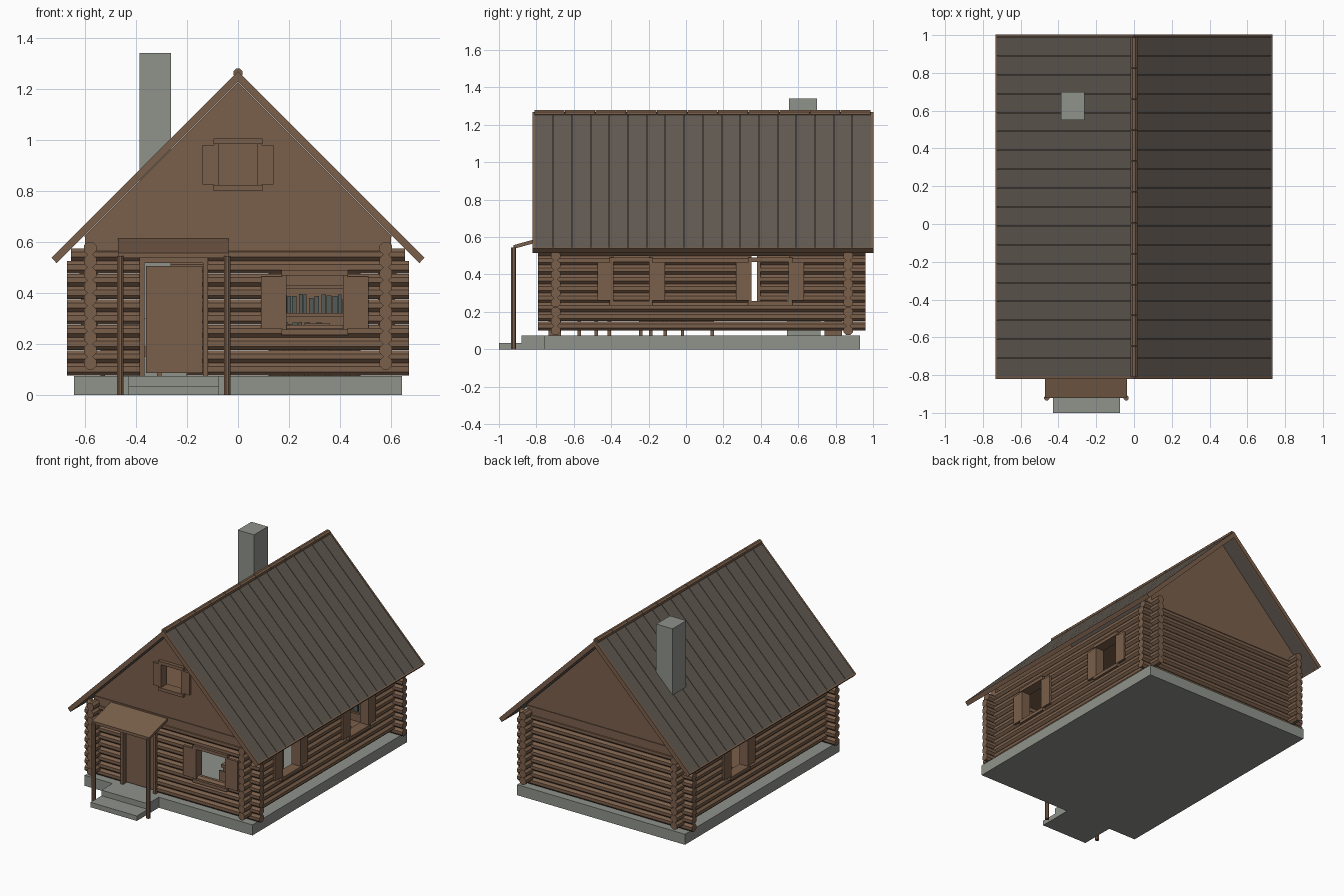
import bpy, bmesh, math, random

if "Cube" in bpy.data.objects:
    bpy.data.objects.remove(bpy.data.objects["Cube"])

random.seed(4)


def material(name, rgb):
    m = bpy.data.materials.new(name)
    m.diffuse_color = (*rgb, 1)
    m.use_nodes = True
    m.node_tree.nodes["Principled BSDF"].inputs["Base Color"].default_value = m.diffuse_color
    return m


WOOD = material("brown wood", (0.195, 0.115, 0.070))
ROOF = material("grey brown roofing", (0.122, 0.102, 0.084))
STONE = material("grey stone", (0.275, 0.292, 0.258))
BOOK = material("dark book covers", (0.085, 0.105, 0.095))


def prism(pts, axis, a0, a1):
    """2D outline pushed along an axis; returns its two rings of points."""
    place = {"x": lambda u, v, a: (a, u, v),
             "y": lambda u, v, a: (u, a, v),
             "z": lambda u, v, a: (u, v, a)}[axis]
    return [[place(u, v, a) for u, v in pts] for a in (a0, a1)]


def box(x0, x1, y0, y1, z0, z1):
    return prism([(x0, y0), (x1, y0), (x1, y1), (x0, y1)], "z", z0, z1)


def rod(axis, u, v, r, a0, a1, n=8):
    pts = [(u + r * math.cos(math.tau * (k + .5) / n),
            v + r * math.sin(math.tau * (k + .5) / n)) for k in range(n)]
    return prism(pts, axis, a0, a1)


def flip(pts):
    return [(-x, z) for x, z in pts]


def part(name, mat, solids):
    bm = bmesh.new()
    for low, high in solids:
        a = [bm.verts.new(p) for p in low]
        b = [bm.verts.new(p) for p in high]
        bm.faces.new(a)
        bm.faces.new(b[::-1])
        for i in range(len(a)):
            j = (i + 1) % len(a)
            bm.faces.new((a[i], b[i], b[j], a[j]))
    bmesh.ops.recalc_face_normals(bm, faces=bm.faces)
    me = bpy.data.meshes.new(name)
    bm.to_mesh(me)
    bm.free()
    me.materials.append(mat)
    ob = bpy.data.objects.new(name, me)
    bpy.context.collection.objects.link(ob)
    return ob


FRONT, BACK, SIDE = -0.697, 0.867, 0.58   # log wall centre lines


# log walls, split where a door or window opens
def log_wall(name, axis, plane, z_first, a0, a1, holes=()):
    solids = []
    for i in range(10):
        z = z_first + 0.05 * i
        trim = 0.015 if axis == "x" and i == 9 else 0
        cuts = sorted((h0, h1) for h0, h1, z0, z1 in holes if z0 - .005 < z < z1 + .015)
        edges = [a0 + trim] + [e for c in cuts for e in c] + [a1 - trim]
        for s, e in zip(edges[::2], edges[1::2]):
            solids.append(rod(axis, plane, z, 0.0268, s, e))
    part(name, WOOD, solids)


log_wall("front_log_wall", "x", FRONT, .10, -.67, .67,
         [(-.37, -.13, 0, .52), (.19, .413, .26, .466)])
log_wall("back_log_wall", "x", BACK, .10, -.67, .67)
log_wall("right_log_wall", "y", SIDE, .125, -.79, .96,
         [(-.388, -.198, .26, .466), (.35, .55, .26, .466)])
log_wall("left_log_wall", "y", -SIDE, .125, -.79, .96, [(.2, .38, .26, .466)])


# window frames and open shutters
def window(name, axis, plane, c0, c1, z0, z1, sw, inset=.025):
    s = 1 if plane > 0 else -1

    def slab(a0, a1, lo, hi, d0, d1):
        p, q = plane + s * d0, plane + s * d1
        return box(a0, a1, p, q, lo, hi) if axis == "x" else box(p, q, a0, a1, lo, hi)

    part(name + "_frame", WOOD, [
        slab(c0, c0 + .018, z0 + .02, z1 - .02, -.03, .036),
        slab(c1 - .018, c1, z0 + .02, z1 - .02, -.03, .036),
        slab(c0 - .002, c1 + .002, z0, z0 + .022, -.03, .042),
        slab(c0 - .002, c1 + .002, z1 - .022, z1, -.03, .042)])
    part(name + "_shutters", WOOD, [
        slab(c0 - sw, c0, z0 + inset, z1 - inset, .02, .036),
        slab(c1, c1 + sw, z0 + inset, z1 - inset, .02, .036)])


window("front_window", "x", FRONT, .172, .43, .235, .49, .081)
window("gable_window", "x", FRONT, -.094, .094, .80, 1.005, .046)
window("right_front_window", "y", SIDE, -.406, -.18, .235, .49, .067)
window("right_back_window", "y", SIDE, .333, .567, .235, .49, .065)
window("left_window", "y", -SIDE, .182, .398, .235, .49, .065)

# gables, with a window hole in the front one
side_piece = [(-.605, .62), (-.078, .62), (-.078, 1.147)]
part("front_gable", WOOD, [prism(p, "y", -.716, -.68) for p in (
    side_piece, flip(side_piece),
    [(-.078, .62), (.078, .62), (.078, .82), (-.078, .82)],
    [(-.078, .985), (.078, .985), (.078, 1.147), (0, 1.225), (-.078, 1.147)])])
part("back_gable", WOOD, [prism([(-.605, .62), (.605, .62), (0, 1.225)], "y", .85, .886)])
part("gable_beams", WOOD, [box(-.6, .6, y - .024, y + .024, .565, .622) for y in (FRONT, BACK)])
part("attic_floor", WOOD, [box(-.56, .56, -.68, .85, .59, .61)])

# roof: deck, seamed boards, edge boards, ridge cap
deck = [(0, 1.257), (.724, .533), (.710, .519), (0, 1.229)]
board = [(0, 1.268), (.73, .538), (.724, .532), (0, 1.256)]
verge = [(0, 1.27), (.732, .538), (.711, .516), (0, 1.227)]
eave = [(.7245, .5435), (.732, .538), (.711, .516), (.7035, .5235)]
decks, boards, verges = [], [], []
for f in (lambda p: p, flip):
    decks.append(prism(f(deck), "y", -.81, .99))
    for i in range(18):
        y = -.81 + .1 * i
        boards.append(prism(f(board), "y", y + .0015, y + .0985))
    for y in (-.82, .99):
        verges.append(prism(f(verge), "y", y, y + .012))
    verges.append(prism(f(eave), "y", -.82, 1.0))
part("roof_deck", ROOF, decks)
part("roof_boards", ROOF, boards)
part("roof_edge_boards", WOOD, verges)
part("ridge_cap", WOOD, [rod("y", 0, 1.262, .019, -.81 + .1636 * i, -.81 + .1636 * i + .161)
                         for i in range(11)])

# stone base, steps, chimney with hearth
part("foundation", STONE, [box(-.643, .643, -.76, .93, 0, .073)])
part("steps", STONE, [box(-.43, -.075, -.88, -.76, 0, .073),
                      box(-.43, -.075, -1.0, -.88, 0, .034)])
part("chimney", STONE, [box(-.387, -.262, .55, .70, .073, 1.34)])
part("hearth", STONE, [box(-.45, -.2, .54, .72, .073, .3)])

# door and its frame
part("door", WOOD, [box(-.36, -.14, -.712, -.69, .085, .505)])
part("door_frame", WOOD, [box(-.387, -.367, -.735, -.667, .073, .52),
                          box(-.137, -.117, -.735, -.667, .073, .52),
                          box(-.387, -.117, -.735, -.667, .518, .54)])

# porch roof and posts
part("porch_roof", WOOD, [prism([(-.922, .537), (-.70, .598), (-.70, .618), (-.922, .557)],
                                "x", -.47, -.037)])
part("porch_posts", WOOD, [rod("z", x, -.921, .0145, 0, .545) for x in (-.462, -.042)])

# interior: bookcase and books on the back wall
part("bookcase", WOOD, [box(.12, .13, .74, .83, .073, .52), box(.47, .48, .74, .83, .073, .52),
                        box(.12, .48, .825, .835, .073, .52)]
     + [box(.13, .47, .74, .83, z, z + .012) for z in (.09, .2, .308, .416, .508)])
books = []
for z in (.212, .32):
    x = .14
    while x < .45:
        w = random.uniform(.012, .022)
        books.append(box(x, x + w, .75, .82, z, z + random.uniform(.055, .075)))
        x += w + random.choice((.002, .004, .01))
part("books", BOOK, books)


# table, chairs and bed
def legs(x0, x1, y0, y1, z1, t=.018):
    return [box(x, x + t, y, y + t, .073, z1) for x in (x0, x1 - t) for y in (y0, y1 - t)]


part("table", WOOD, legs(.18, .44, -.42, -.18, .22) + [box(.17, .45, -.43, -.17, .22, .24)])
part("chairs", WOOD, [s for y, back in ((-.58, -.58), (-.12, -.02)) for s in
                      legs(.26, .36, y, y + .11, .16) +
                      [box(.26, .36, y, y + .11, .16, .175),
                       box(.26, .36, back, back + .012, .175, .28)]])
part("bed", WOOD, legs(-.54, -.3, -.25, .15, .15) + [box(-.54, -.3, -.25, .15, .15, .19)])
